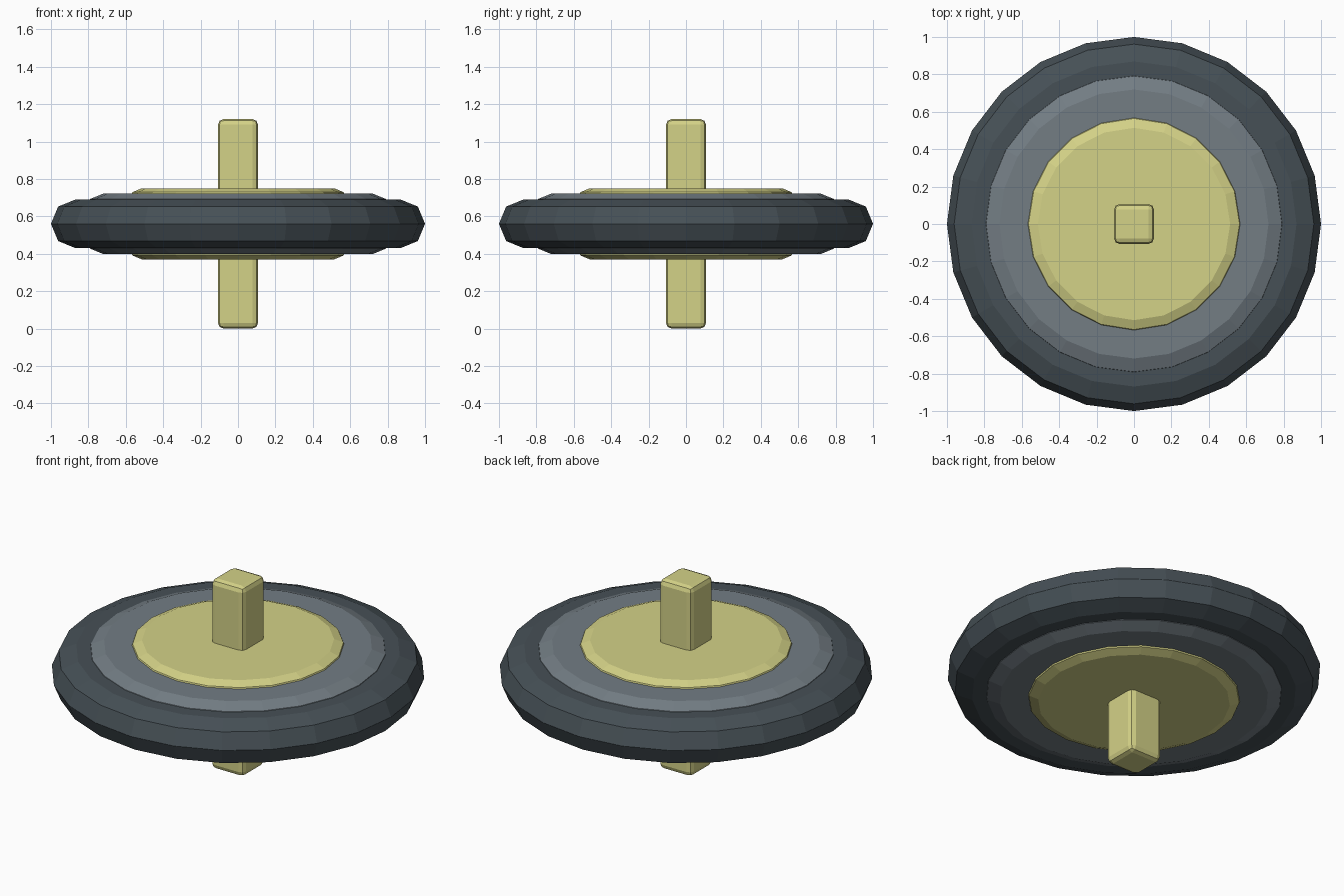
import bpy
import math

if "Cube" in bpy.data.objects:
    bpy.data.objects.remove(bpy.data.objects["Cube"])

MID = 0.56  # height of the wheel's middle plane


def material(name, srgb):
    mat = bpy.data.materials.new(name)
    linear = [((c / 255 + 0.055) / 1.055) ** 2.4 for c in srgb]
    mat.diffuse_color = (*linear, 1.0)
    mat.use_nodes = True
    mat.node_tree.nodes["Principled BSDF"].inputs["Base Color"].default_value = mat.diffuse_color
    return mat


def finish(name, mat, bevel):
    """Name the active object, colour it and round its rim edges."""
    obj = bpy.context.object
    obj.name = name
    obj.data.materials.append(mat)
    mod = obj.modifiers.new("rounded_edges", 'BEVEL')
    mod.width = bevel
    mod.segments = 2
    mod.limit_method = 'ANGLE'
    mod.angle_limit = math.radians(60)
    return obj


def disc(name, sides, radius, height, bevel, mat):
    bpy.ops.mesh.primitive_cylinder_add(vertices=sides, radius=radius,
                                        depth=height, location=(0, 0, MID))
    return finish(name, mat, bevel)


rubber = material("dark_rubber", (70, 80, 86))
grey = material("grey_rim", (115, 125, 132))
cream = material("pale_yellow", (212, 210, 135))

# Wheel: wide tyre, rim plate and hub plate, each showing on both sides
disc("tyre", 24, 1.0, 0.26, 0.1299, rubber)
disc("rim", 24, 0.82, 0.324, 0.10, grey)
disc("hub", 20, 0.585, 0.38, 0.07, cream)

# Square axle through the middle
bpy.ops.mesh.primitive_cube_add(size=1, location=(0, 0, MID))
bpy.context.object.scale = (0.214, 0.214, 2 * MID)
bpy.ops.object.transform_apply(location=False, rotation=False, scale=True)
finish("axle", cream, 0.03)
